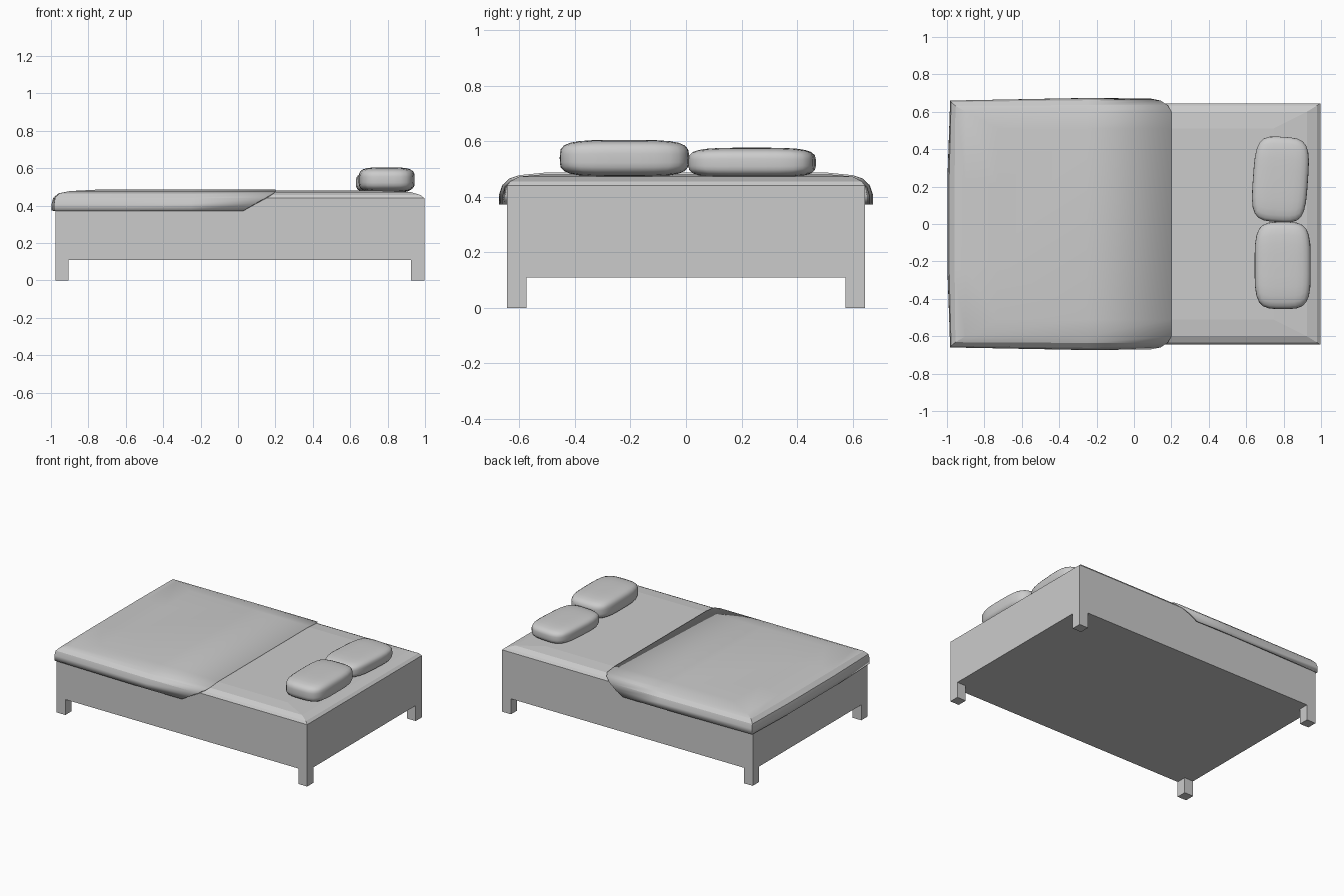
import bpy, bmesh
from math import radians
from mathutils import Matrix

if "Cube" in bpy.data.objects:
    bpy.data.objects.remove(bpy.data.objects["Cube"])


def finish(bm, name, smooth=None):
    bmesh.ops.recalc_face_normals(bm, faces=bm.faces)
    mesh = bpy.data.meshes.new(name)
    bm.to_mesh(mesh)
    bm.free()
    ob = bpy.data.objects.new(name, mesh)
    bpy.context.collection.objects.link(ob)
    if smooth:
        bpy.ops.object.select_all(action='DESELECT')
        ob.select_set(True)
        bpy.context.view_layer.objects.active = ob
        bpy.ops.object.shade_smooth_by_angle(angle=radians(smooth))
    return ob


def loft(name, rings, closed=True, bottom=True, top=True, smooth=None):
    """Skin a stack of point rings; closed joins each ring end to end."""
    bm = bmesh.new()
    loops = [[bm.verts.new(p) for p in ring] for ring in rings]
    n = len(rings[0])
    for a, b in zip(loops, loops[1:]):
        for i in range(n if closed else n - 1):
            j = (i + 1) % n
            bm.faces.new((a[i], a[j], b[j], b[i]))
    if bottom:
        bm.faces.new(loops[0][::-1])
    if top:
        bm.faces.new(loops[-1])
    return finish(bm, name, smooth)


def rect(x0, x1, y0, y1, z):
    return [(x0, y0, z), (x1, y0, z), (x1, y1, z), (x0, y1, z)]


# Divan body with rounded mattress top: inset in x, inset in y, height
X0, X1, Y = -0.977, 0.996, 0.645
profile = [(0, 0, 0.11), (0, 0, 0.44), (0.018, 0.012, 0.456),
           (0.072, 0.045, 0.473), (0.25, 0.135, 0.481)]
loft("mattress_and_base",
     [rect(X0 + dx, X1 - dx, -Y + dy, Y - dy, z) for dx, dy, z in profile])

# Corner legs, flush with the sides
L = 0.07
for lx, xname in ((X0, "foot"), (X1 - L, "head")):
    for ly, yname in ((-Y, "front"), (Y - L, "back")):
        loft(f"{xname}_{yname}_leg",
             [rect(lx, lx + L, ly, ly + L, z) for z in (0, 0.11)], top=False)

# Blanket: U-shaped layers (foot x, half width, height, bow), open at the head
layers = [(0.983, 0.66, 0.373, 0.014), (0.983, 0.66, 0.41, 0.013),
          (0.978, 0.652, 0.442, 0.01), (0.955, 0.632, 0.466, 0.004),
          (0.90, 0.60, 0.478, 0), (0.73, 0.51, 0.487, 0)]
rings = []
for fx, hw, z, bow in layers:
    head = min(0.2, 0.03 + 1.62 * (z - 0.373))
    half = [(head, hw + bow * 0.8), (-0.25, hw + bow), (-fx, hw),
            (-fx - bow, hw * 0.4)]
    rings.append([(x, y, z) for x, y in half]
                 + [(x, -y, z) for x, y in reversed(half)])
blanket = loft("blanket", rings, closed=False, bottom=False, smooth=20)
mod = blanket.modifiers.new("thickness", 'SOLIDIFY')
mod.thickness = 0.012
mod.offset = -1


# Pillows: cubes rounded to a soft cushion shape
def pillow(name, centre, half_size, turn=0, tilt=0):
    bm = bmesh.new()
    bmesh.ops.create_cube(bm, size=2)
    bmesh.ops.subdivide_edges(bm, edges=bm.edges[:], cuts=7, use_grid_fill=True)
    for v in bm.verts:
        v.co /= sum(abs(c) ** 4 for c in v.co) ** 0.25
    bmesh.ops.transform(bm, verts=bm.verts, matrix=Matrix.Translation(centre)
                        @ Matrix.Rotation(radians(turn), 4, 'Z')
                        @ Matrix.Rotation(radians(tilt), 4, 'Y')
                        @ Matrix.Diagonal((*half_size, 1)))
    finish(bm, name, smooth=40)


pillow("front_pillow", (0.795, -0.222, 0.539), (0.15, 0.233, 0.066))
pillow("back_pillow", (0.783, 0.238, 0.523), (0.147, 0.228, 0.054), turn=-4)
